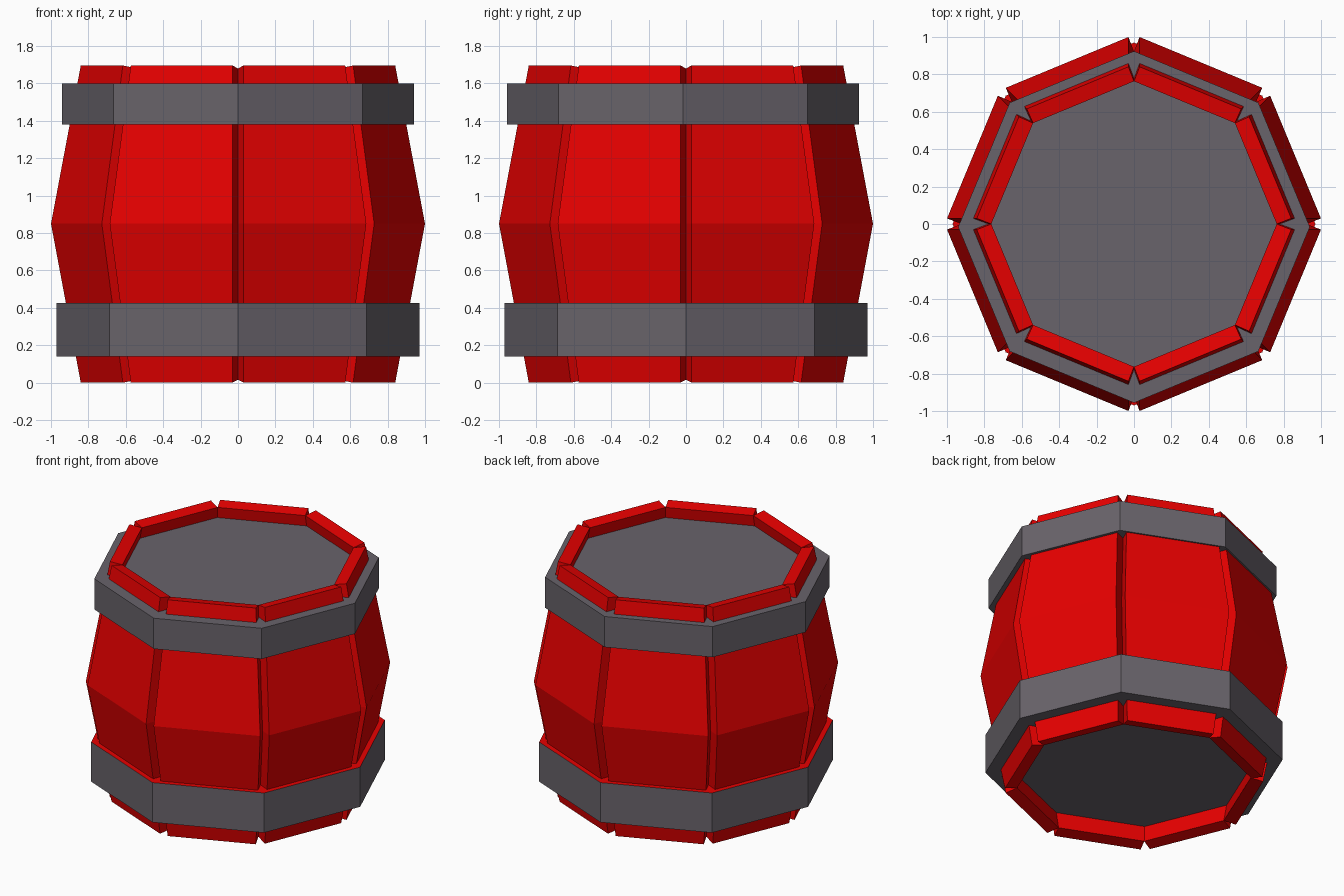
import bpy, bmesh
from math import pi, cos, sin, tan

if "Cube" in bpy.data.objects:
    bpy.data.objects.remove(bpy.data.objects["Cube"])

SIDES = 8
STEP = 2 * pi / SIDES
HALF_TAN = tan(STEP / 2)


def material(name, color):
    mat = bpy.data.materials.new(name)
    mat.diffuse_color = color
    mat.use_nodes = True
    mat.node_tree.nodes["Principled BSDF"].inputs["Base Color"].default_value = mat.diffuse_color
    return mat


RED = material("red_wood", (0.8, 0.0, 0.0, 1))
IRON = material("dark_iron", (0.14, 0.125, 0.145, 1))


def finish(name, bm, mats):
    bmesh.ops.recalc_face_normals(bm, faces=bm.faces)
    mesh = bpy.data.meshes.new(name)
    bm.to_mesh(mesh)
    bm.free()
    for mat in mats:
        mesh.materials.append(mat)
    obj = bpy.data.objects.new(name, mesh)
    bpy.context.collection.objects.link(obj)
    return obj


def stave(index):
    """Bent plank; inner edges meet the neighbours, outer edges leave a V groove."""
    # Per level: inner distance, outer distance, inner z, outer z, outer half width
    levels = [(0.705, 0.788, 0.016, 0.0, 0.294),
              (0.852, 0.935, 0.85, 0.85, 0.355),
              (0.705, 0.788, 1.68, 1.696, 0.294)]
    bm = bmesh.new()
    rings = []
    for inner, outer, z_in, z_out, half_out in levels:
        half = inner * HALF_TAN
        rings.append([bm.verts.new(p) for p in (
            (inner, -half, z_in), (outer, -half_out, z_out),
            (outer, half_out, z_out), (inner, half, z_in))])
    for low, high in zip(rings, rings[1:]):
        for i in range(4):
            j = (i + 1) % 4
            bm.faces.new((low[i], low[j], high[j], high[i]))
    bm.faces.new(rings[0])
    bm.faces.new(rings[-1])
    obj = finish(f"stave_{index + 1}", bm, [RED])
    obj.rotation_euler.z = (index + 0.5) * STEP


def hoop(name, radius, z0, z1, y=0.0, red_top=False):
    """Solid eight-sided slab; its flat face also closes the barrel end."""
    bm = bmesh.new()
    rings = [[bm.verts.new((radius * cos(i * STEP), y + radius * sin(i * STEP), z))
              for i in range(SIDES)] for z in (z0, z1)]
    for i in range(SIDES):
        j = (i + 1) % SIDES
        bm.faces.new((rings[0][i], rings[0][j], rings[1][j], rings[1][i]))
    bm.faces.new(rings[0])
    top = bm.faces.new(rings[1])
    top.material_index = 1 if red_top else 0
    finish(name, bm, [IRON, RED])


# Staves
for n in range(SIDES):
    stave(n)

# Iron hoops with closed ends, the lower one with a red upper ledge
hoop("lower_hoop", 0.97, 0.14, 0.425, red_top=True)
hoop("upper_hoop", 0.94, 1.38, 1.60, y=-0.016)
